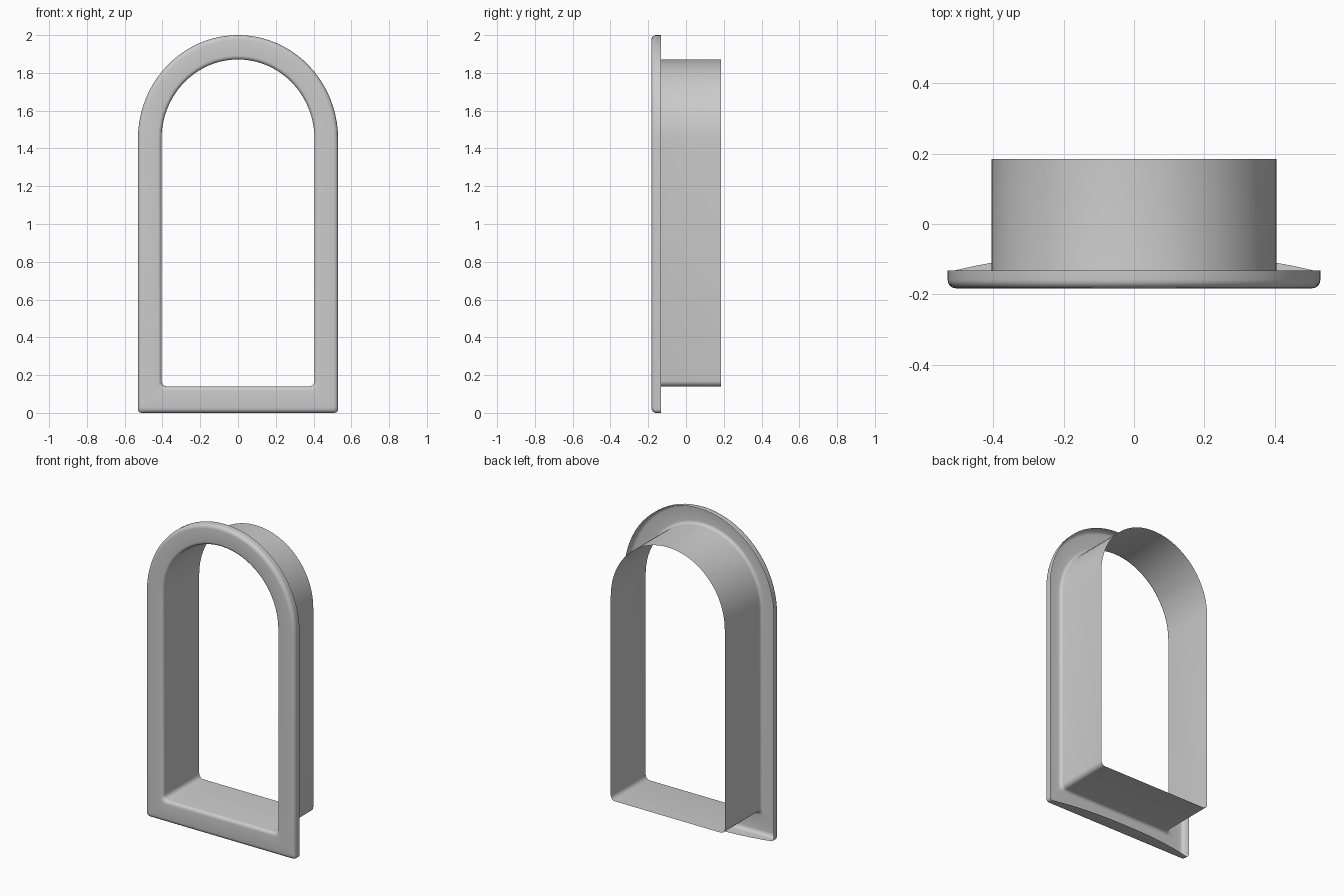
import bpy, bmesh
from math import sin, cos, pi

if "Cube" in bpy.data.objects:
    bpy.data.objects.remove(bpy.data.objects["Cube"])

HALF_W, SPRING, TOP = 0.53, 1.45, 2.0
ARCH_N, CORNER_N, SILL_N = 40, 5, 16


def arch_loop(inset, y, radius, bow=0.0):
    """Arched outline moved inward by inset; bow pushes the sill edge backward."""
    w, top, bottom = HALF_W - inset, TOP - inset * 1.03, inset * 1.12
    pts = []
    for i in range(ARCH_N + 1):                       # arch, right to left
        a = pi * i / ARCH_N
        pts.append((w * cos(a), y, SPRING + (top - SPRING) * sin(a)))
    for i in range(CORNER_N + 1):                     # lower left corner
        a = pi + pi / 2 * i / CORNER_N
        pts.append((-w + radius + radius * cos(a), y, bottom + radius + radius * sin(a)))
    for i in range(1, SILL_N):                        # sill
        u = -1 + 2 * i / SILL_N
        lift = bow * (1 - abs(u) ** 2.5) if abs(u) < 1 else 0
        pts.append((u * (w - radius), y + lift, bottom))
    for i in range(CORNER_N + 1):                     # lower right corner
        a = 1.5 * pi + pi / 2 * i / CORNER_N
        pts.append((w - radius + radius * cos(a), y, bottom + radius + radius * sin(a)))
    return pts


# cross-section: hollow rim, rounded front face, rounded inner lip, deep sleeve
R_OUT, R_IN, FRONT, INNER = 0.024, 0.02, -0.183, 0.125
section = [(0.0, -0.132, 0.02, 0.05)]
for i in range(6):
    a = pi / 2 * i / 5
    section.append((R_OUT * (1 - cos(a)), FRONT + R_OUT * (1 - sin(a)), 0.02, 0))
for i in range(6):
    a = pi / 2 * i / 5
    section.append((INNER - R_IN + R_IN * sin(a), FRONT + R_IN * (1 - cos(a)), 0.03, 0))
section.append((INNER, 0.185, 0.03, 0))

# window frame: skin consecutive loops
bm = bmesh.new()
loops = [[bm.verts.new(p) for p in arch_loop(*s)] for s in section]
for a, b in zip(loops, loops[1:]):
    n = len(a)
    for i in range(n):
        j = (i + 1) % n
        bm.faces.new((a[i], a[j], b[j], b[i]))
bmesh.ops.recalc_face_normals(bm, faces=bm.faces)

mesh = bpy.data.meshes.new("arched_window_frame")
bm.to_mesh(mesh)
bm.free()
frame = bpy.data.objects.new("arched_window_frame", mesh)
bpy.context.collection.objects.link(frame)
# front face should look toward -y
front = min(mesh.polygons, key=lambda p: p.center.y)
if front.normal.y > 0:
    mesh.flip_normals()
bpy.context.view_layer.objects.active = frame
frame.select_set(True)
bpy.ops.object.shade_smooth_by_angle(angle=0.7)
